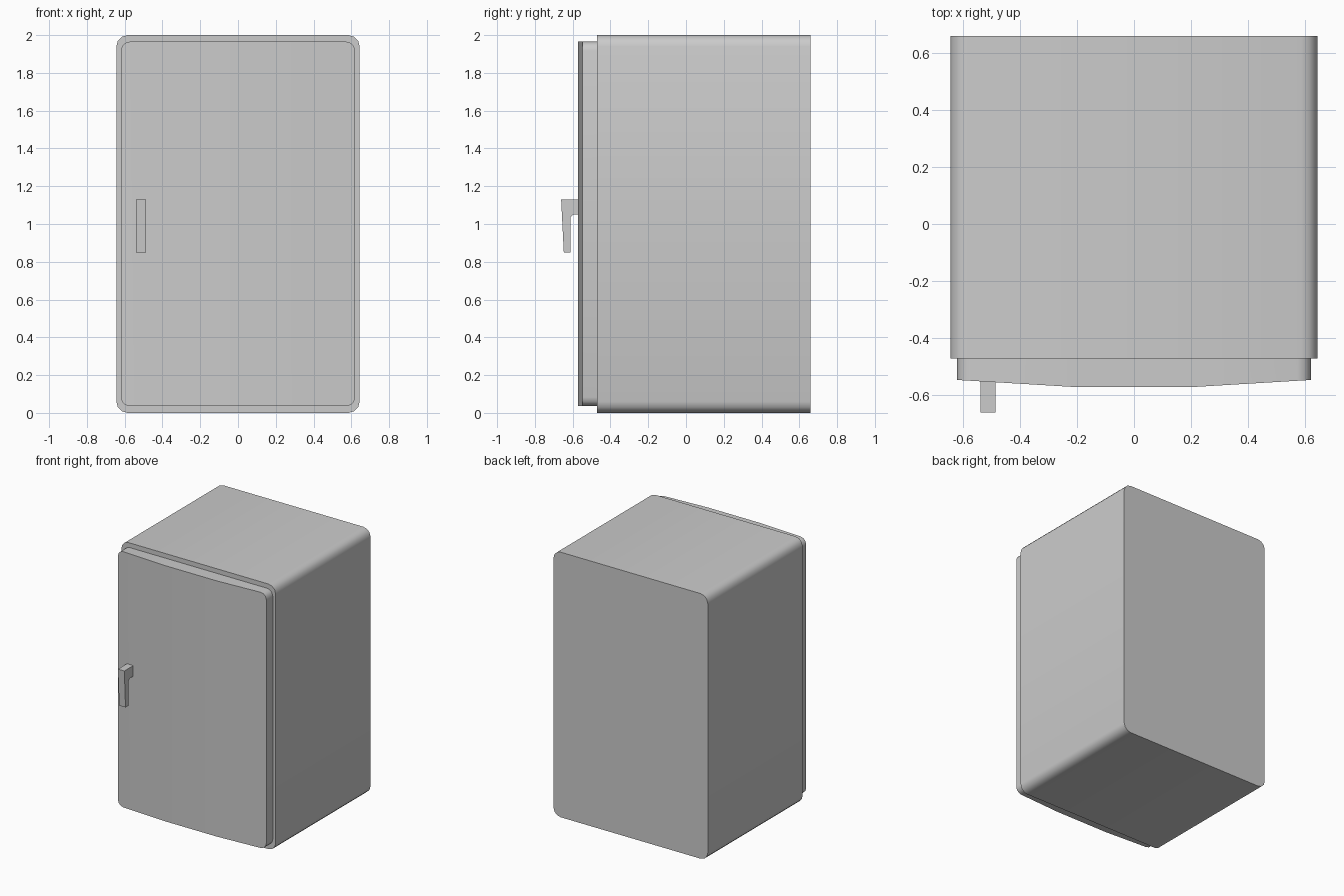
import bpy, bmesh, math

if "Cube" in bpy.data.objects:
    bpy.data.objects.remove(bpy.data.objects["Cube"])


def rounded_rect(half_w, z0, z1, r, seg=3):
    """Corner-rounded outline in x, z."""
    centres = [(half_w - r, z1 - r, 0), (-half_w + r, z1 - r, 90),
               (-half_w + r, z0 + r, 180), (half_w - r, z0 + r, 270)]
    pts = []
    for cx, cz, start in centres:
        for i in range(seg + 1):
            a = math.radians(start + 90 * i / seg)
            pts.append((cx + r * math.cos(a), cz + r * math.sin(a)))
    return pts


def extrude(points, offset):
    """Solid made by sweeping a flat outline along an offset vector."""
    bm = bmesh.new()
    face = bm.faces.new([bm.verts.new(p) for p in points])
    ext = bmesh.ops.extrude_face_region(bm, geom=[face])
    moved = [g for g in ext["geom"] if isinstance(g, bmesh.types.BMVert)]
    bmesh.ops.translate(bm, verts=moved, vec=offset)
    return bm, moved


def finish(name, bm, angle=40):
    bmesh.ops.recalc_face_normals(bm, faces=bm.faces)
    mesh = bpy.data.meshes.new(name)
    bm.to_mesh(mesh)
    bm.free()
    obj = bpy.data.objects.new(name, mesh)
    bpy.context.collection.objects.link(obj)
    bpy.ops.object.select_all(action='DESELECT')
    obj.select_set(True)
    bpy.context.view_layer.objects.active = obj
    bpy.ops.object.shade_smooth_by_angle(angle=math.radians(angle))
    return obj


# Cabinet body
outline = rounded_rect(0.644, 0, 2, 0.06)
bm, _ = extrude([(x, 0.66, z) for x, z in outline], (0, -1.131, 0))
finish("cabinet", bm)

# Door with a gently bowed, three-panel front
outline = rounded_rect(0.62, 0.036, 1.965, 0.047)
bm, _ = extrude([(x, -0.471, z) for x, z in outline], (0, -0.1, 0))
for x in (-0.22, 0.22):
    bmesh.ops.bisect_plane(bm, geom=bm.verts[:] + bm.edges[:] + bm.faces[:],
                           plane_co=(x, 0, 0), plane_no=(1, 0, 0))
for v in bm.verts:
    if v.co.y < -0.5:
        v.co.y += 0.024 * max(0, abs(v.co.x) - 0.22) / 0.4
finish("door", bm)

# Handle: short post with a tapered grip hanging down
profile = [(-0.54, 1.13), (-0.661, 1.13), (-0.647, 0.85), (-0.612, 0.85),
           (-0.611, 1.035), (-0.596, 1.05), (-0.54, 1.05)]
bm, _ = extrude([(-0.539, y, z) for y, z in profile], (0.053, 0, 0))
finish("handle", bm, 30)
